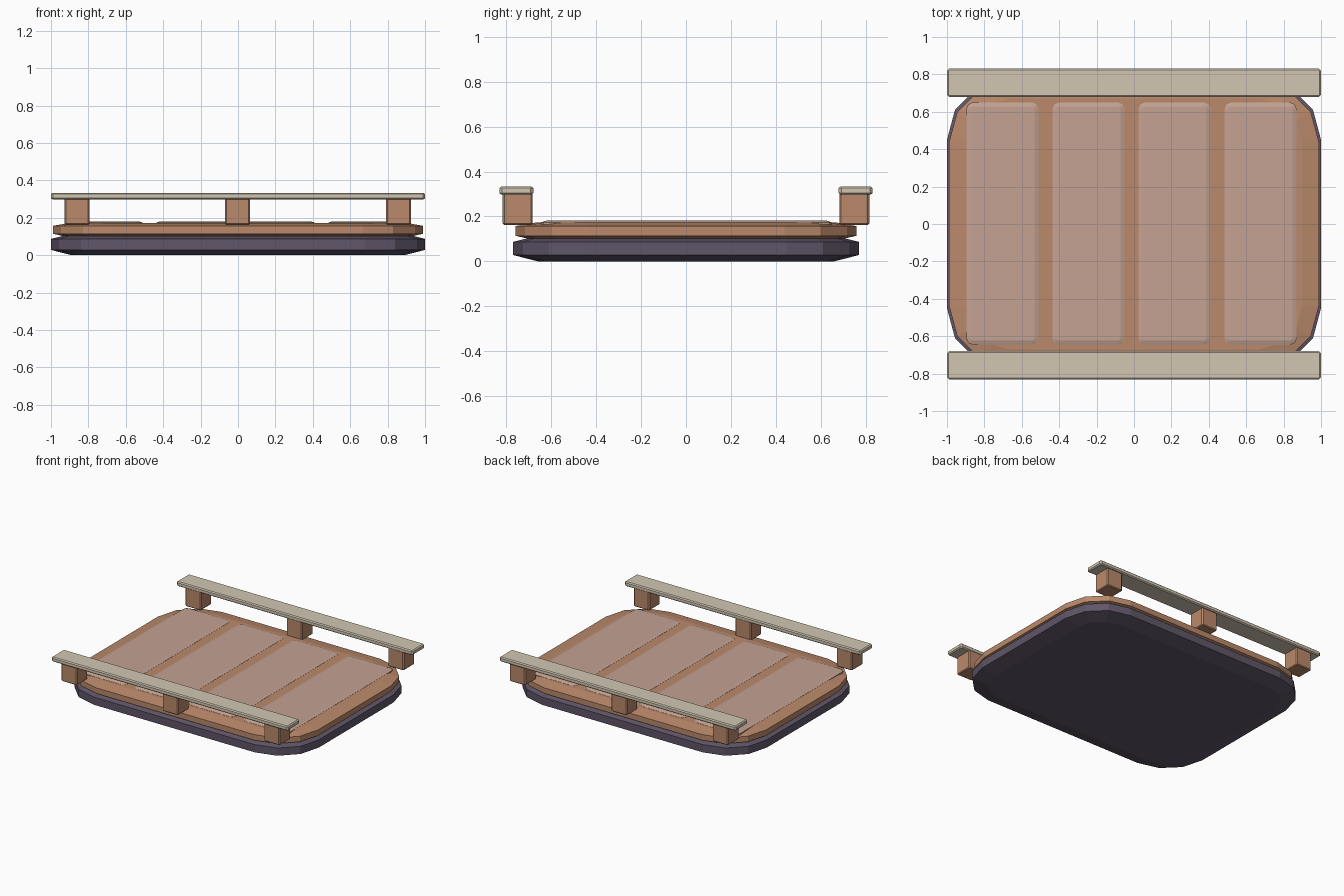
import bpy, bmesh, math

if "Cube" in bpy.data.objects:
    bpy.data.objects.remove(bpy.data.objects["Cube"])


def material(name, r, g, b):
    m = bpy.data.materials.new(name)
    m.diffuse_color = tuple((c / 255) ** 2.2 for c in (r, g, b)) + (1,)
    m.use_nodes = True
    m.node_tree.nodes["Principled BSDF"].inputs["Base Color"].default_value = m.diffuse_color
    return m


PLUM = material("dark plum", 96, 86, 104)
BROWN = material("warm brown", 185, 136, 106)
MAUVE = material("dusty mauve", 194, 161, 145)
CREAM = material("pale cream", 208, 197, 177)


def rounded(hx, hy, r, seg):
    """Rounded rectangle outline, counter-clockwise."""
    pts = []
    for k, (sx, sy) in enumerate([(1, 1), (-1, 1), (-1, -1), (1, -1)]):
        for i in range(seg + 1):
            a = math.radians(90 * k + 90 * i / seg)
            pts.append((sx * (hx - r) + r * math.cos(a),
                        sy * (hy - r) + r * math.sin(a)))
    return pts


def slab(name, mat, hx, hy, r, seg, layers, center=(0, 0)):
    """Stack of rounded outlines; layers are (z, inset)."""
    bm = bmesh.new()
    rings = []
    for z, inset in layers:
        pts = rounded(hx - inset, hy - inset, max(r - inset, 0.004), seg)
        rings.append([bm.verts.new((x + center[0], y + center[1], z)) for x, y in pts])
    n = len(rings[0])
    for lo, hi in zip(rings, rings[1:]):
        for i in range(n):
            j = (i + 1) % n
            bm.faces.new((lo[i], lo[j], hi[j], hi[i]))
    bm.faces.new(rings[0][::-1])
    bm.faces.new(rings[-1])
    me = bpy.data.meshes.new(name)
    bm.to_mesh(me)
    bm.free()
    me.materials.append(mat)
    ob = bpy.data.objects.new(name, me)
    bpy.context.collection.objects.link(ob)
    return ob


# Dark base and brown deck, both with three-sided corners
slab("base", PLUM, 1.0, 0.77, 0.32, 3,
     [(0, 0.11), (0.028, 0), (0.087, 0), (0.102, 0.06)])
slab("deck", BROWN, 0.988, 0.76, 0.32, 3,
     [(0.098, 0.07), (0.114, 0), (0.157, 0), (0.173, 0.09)])

# Four raised planks on the deck
for i in range(4):
    slab(f"plank_{i + 1}", MAUVE, 0.193, 0.648, 0.035, 2,
         [(0.158, 0), (0.174, 0), (0.181, 0.022)], (-0.703 + 0.46 * i, 0.002))

# Rails on three posts along front and back
for side, s in (("front", -1), ("back", 1)):
    for label, x in (("left", -0.86), ("middle", -0.003), ("right", 0.857)):
        slab(f"{side}_post_{label}", BROWN, 0.067, 0.067, 0.008, 1,
             [(0.162, 0.006), (0.168, 0), (0.302, 0)], (x, s * 0.75))
    slab(f"{side}_rail", CREAM, 1.0, 0.076, 0.012, 1,
         [(0.298, 0.008), (0.305, 0), (0.326, 0), (0.333, 0.008)], (0, s * 0.756))
